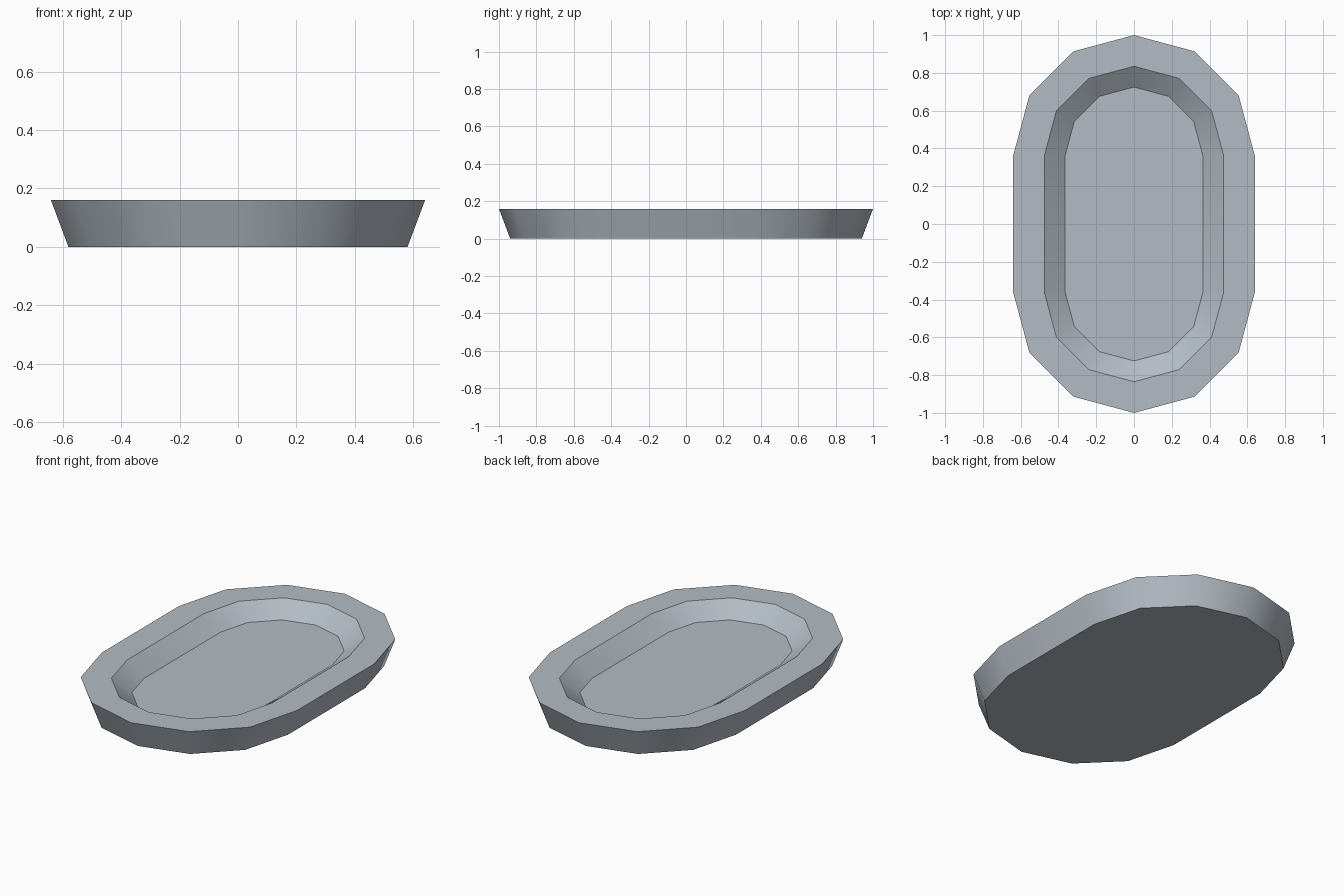
import bpy
import bmesh
from math import cos, sin, pi

cube = bpy.data.objects.get("Cube")
if cube:
    bpy.data.objects.remove(cube, do_unlink=True)

STEPS = 6            # segments in each rounded end
HALF_STRAIGHT = 0.36  # half length of the straight sides

# Material
grey = bpy.data.materials.new("pale_blue_grey")
grey.use_nodes = True
colour = (0.45, 0.50, 0.55, 1.0)
grey.diffuse_color = colour
grey.node_tree.nodes["Principled BSDF"].inputs["Base Color"].default_value = colour


def oval_ring(bm, radius, z):
    """Oval outline: two faceted half circles joined by straight sides."""
    ring = []
    for start, side in ((0, 1), (pi, -1)):
        for i in range(STEPS + 1):
            a = start + pi * i / STEPS
            ring.append(bm.verts.new(
                (radius * cos(a), radius * sin(a) + side * HALF_STRAIGHT, z)))
    return ring


# Shallow oval tray: base, flared outer wall, flat rim, sloped inner wall, floor
profile = [(0.58, 0.0), (0.64, 0.16), (0.475, 0.16), (0.365, 0.08)]
bm = bmesh.new()
rings = [oval_ring(bm, r, z) for r, z in profile]
for low, high in zip(rings, rings[1:]):
    for i in range(len(low)):
        j = (i + 1) % len(low)
        bm.faces.new((low[i], low[j], high[j], high[i]))
bm.faces.new(reversed(rings[0]))
bm.faces.new(rings[-1])
bmesh.ops.recalc_face_normals(bm, faces=bm.faces[:])

mesh = bpy.data.meshes.new("oval_tray")
bm.to_mesh(mesh)
bm.free()
mesh.materials.append(grey)
tray = bpy.data.objects.new("oval_tray", mesh)
bpy.context.collection.objects.link(tray)

# Smooth walls with crisp rim, floor and base edges
bpy.ops.object.select_all(action='DESELECT')
tray.select_set(True)
bpy.context.view_layer.objects.active = tray
bpy.ops.object.shade_smooth_by_angle(angle=pi * 0.18)
